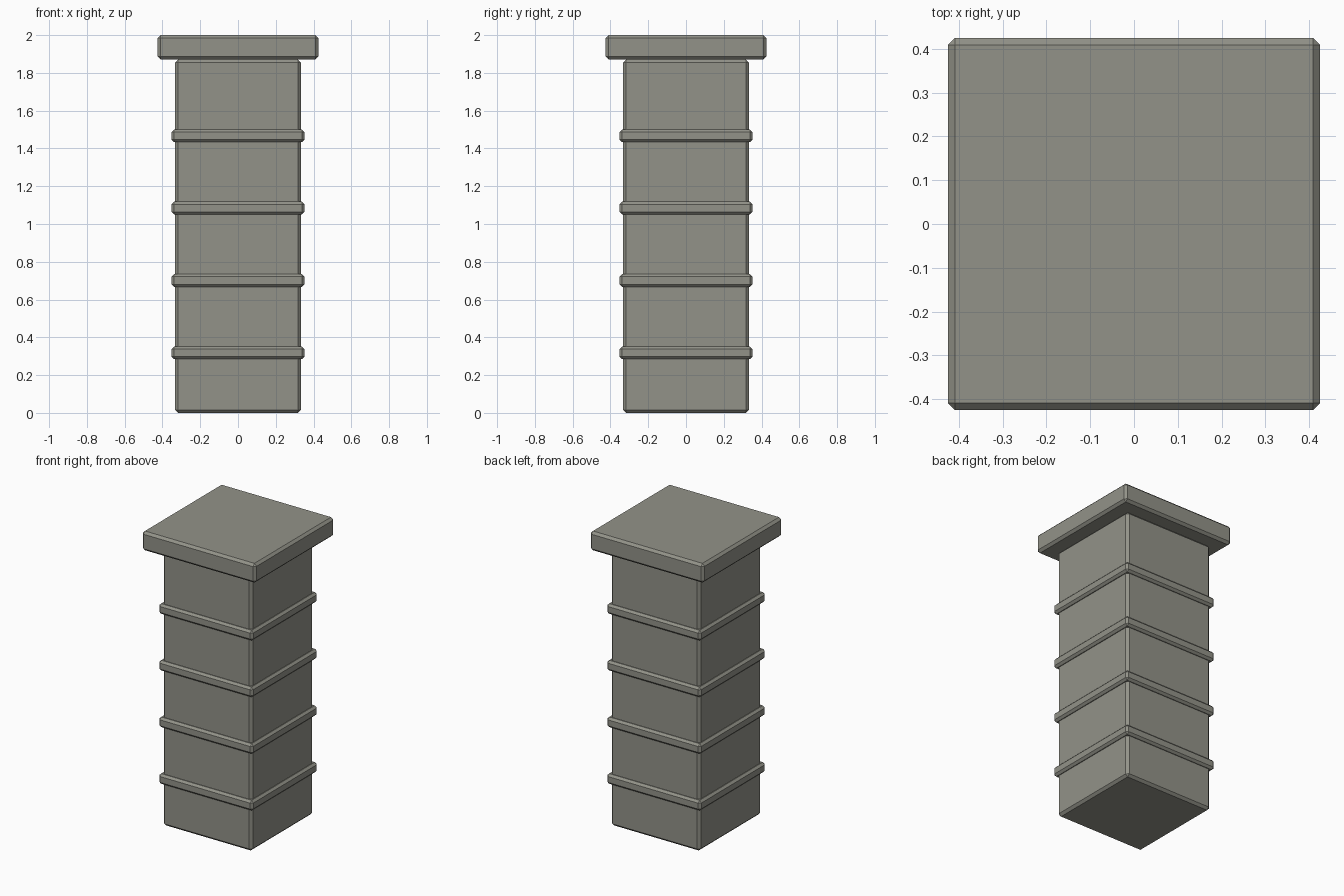
import bpy
import bmesh
from mathutils import Matrix

cube = bpy.data.objects.get("Cube")
if cube:
    bpy.data.objects.remove(cube, do_unlink=True)

stone = bpy.data.materials.new("grey_stone")
stone.use_nodes = True
colour = (0.29, 0.29, 0.25, 1)
stone.diffuse_color = colour
stone.node_tree.nodes["Principled BSDF"].inputs["Base Color"].default_value = colour


def slab(name, half_width, bottom, top, bevel=0.016):
    """Square block with chamfered edges, spanning bottom to top."""
    mesh = bpy.data.meshes.new(name)
    bm = bmesh.new()
    size = (2 * half_width, 2 * half_width, top - bottom)
    bmesh.ops.create_cube(bm, size=1, matrix=Matrix.Diagonal((*size, 1)))
    bmesh.ops.bevel(bm, geom=bm.edges[:], offset=bevel, segments=1,
                    profile=0.5, affect='EDGES')
    bm.to_mesh(mesh)
    bm.free()
    mesh.materials.append(stone)
    obj = bpy.data.objects.new(name, mesh)
    obj.location.z = (bottom + top) / 2
    bpy.context.collection.objects.link(obj)
    return obj


# Shaft and overhanging cap
slab("shaft", 0.333, 0, 1.87)
slab("cap", 0.425, 1.87, 2)

# Evenly spaced raised bands
for i in range(4):
    base = 0.284 + 0.383 * i
    slab(f"band_{i + 1}", 0.352, base, base + 0.068, 0.014)
